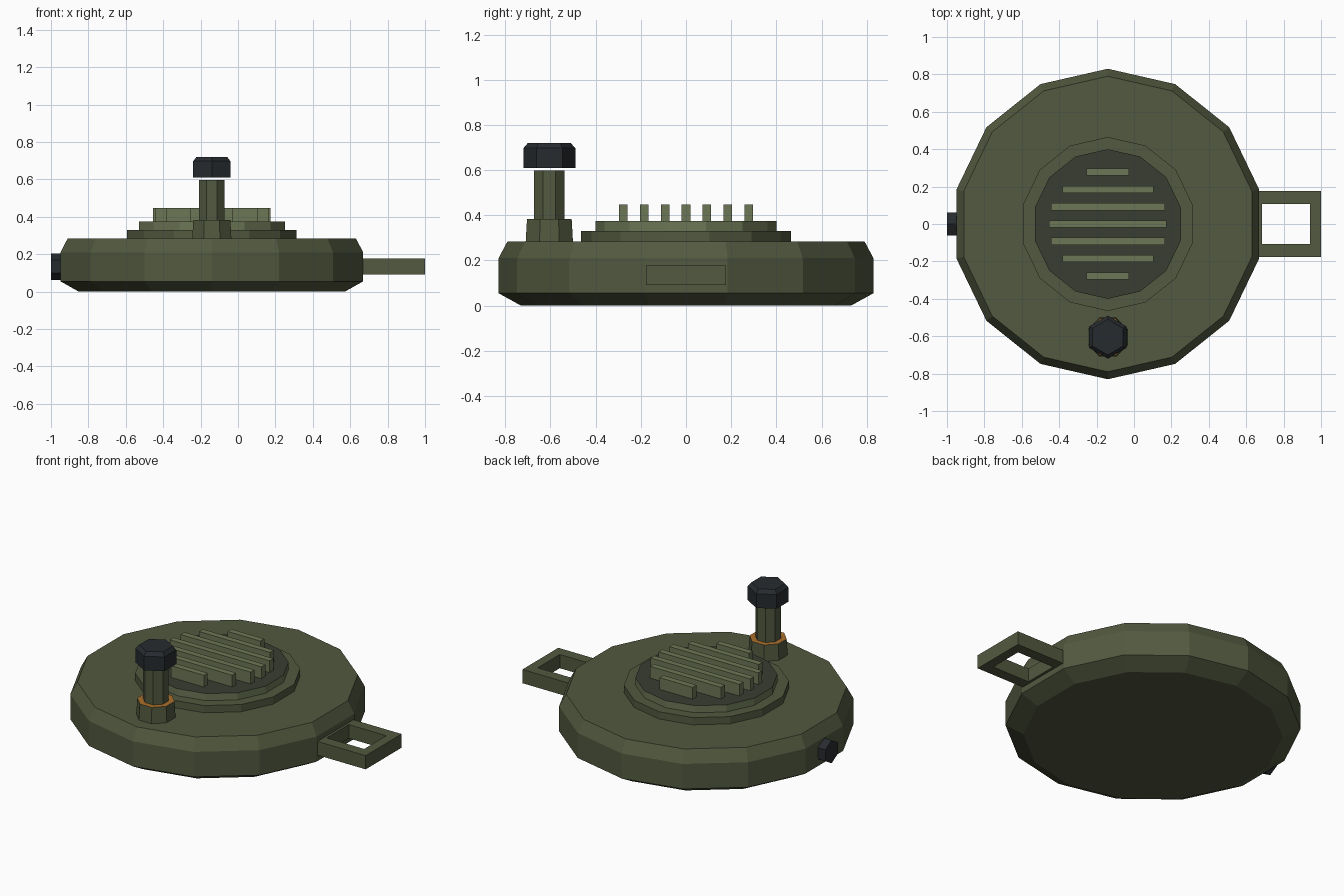
import bpy, bmesh
from math import sin, cos, pi
from mathutils import Matrix

if "Cube" in bpy.data.objects:
    bpy.data.objects.remove(bpy.data.objects["Cube"])

CX = -0.14  # axis of the round body


def material(name, rgb):
    m = bpy.data.materials.new(name)
    m.diffuse_color = (*rgb, 1)
    m.use_nodes = True
    m.node_tree.nodes["Principled BSDF"].inputs["Base Color"].default_value = m.diffuse_color
    return m


GREEN = material("olive", (0.085, 0.1, 0.05))
LIGHT = material("light_olive", (0.15, 0.18, 0.09))
DARK = material("dark_olive", (0.04, 0.048, 0.032))
BLACK = material("blue_black", (0.02, 0.024, 0.028))
ORANGE = material("orange", (0.4, 0.16, 0.025))


def finish(bm, name, mats):
    bmesh.ops.recalc_face_normals(bm, faces=bm.faces)
    me = bpy.data.meshes.new(name)
    bm.to_mesh(me)
    bm.free()
    for m in mats:
        me.materials.append(m)
    ob = bpy.data.objects.new(name, me)
    bpy.context.collection.objects.link(ob)
    return ob


def turned(name, profile, sides, mat, start=pi / 2, xform=Matrix(), top_mat=None):
    """Faceted solid of revolution from (radius, height) pairs."""
    bm = bmesh.new()
    rings = [[bm.verts.new((r * cos(start + 2 * pi * i / sides),
                            r * sin(start + 2 * pi * i / sides), z))
              for i in range(sides)] for r, z in profile]
    for a, b in zip(rings, rings[1:]):
        for i in range(sides):
            j = (i + 1) % sides
            bm.faces.new((a[i], a[j], b[j], b[i]))
    bm.faces.new(rings[0])
    top = bm.faces.new(rings[-1])
    if top_mat:
        top.material_index = 1
    bm.transform(xform)
    return finish(bm, name, [mat] + ([top_mat] if top_mat else []))


def box(name, size, centre, mat):
    bm = bmesh.new()
    bmesh.ops.create_cube(bm, size=1, matrix=Matrix.Translation(centre) @ Matrix.Diagonal((*size, 1)))
    return finish(bm, name, [mat])


# Round body with stepped centre
axis = Matrix.Translation((CX, 0, 0))
turned("body", [(0.73, 0), (0.83, 0.055), (0.83, 0.21), (0.79, 0.285)], 14, GREEN, xform=axis)
turned("centre_step", [(0.465, 0.27), (0.465, 0.33)], 14, GREEN, xform=axis)
turned("grille_plate", [(0.40, 0.32), (0.40, 0.374)], 14, LIGHT, xform=axis, top_mat=DARK)

# Grille slats, mirrored front to back
for i, half in enumerate((0.315, 0.305, 0.243, 0.113)):
    for s in ((1,) if i == 0 else (1, -1)):
        box("grille_slat", (2 * half, 0.038, 0.085), (CX, s * i * 0.0925, 0.4045), LIGHT)

# Filler post and floating cap
post = Matrix.Translation((CX, -0.605, 0))
turned("post_base", [(0.114, 0.27), (0.107, 0.384)], 8, GREEN, pi / 8, post, ORANGE)
turned("post_stem", [(0.073, 0.37), (0.073, 0.598)], 8, GREEN, pi / 8, post)
turned("post_cap", [(0.115, 0.609), (0.115, 0.697), (0.095, 0.72)], 6, BLACK, pi / 2, post)

# Hexagonal plug on the left side
turned("side_plug", [(0.071, -0.90), (0.071, -1.0)], 6, BLACK, 0,
       Matrix.Translation((0, 0, 0.134)) @ Matrix.Rotation(pi / 2, 4, 'Y'))

# Rectangular strap loop on the right side
bm = bmesh.new()
outer = [(0.63, -0.176), (1.0, -0.176), (1.0, 0.176), (0.63, 0.176)]
inner = [(0.685, -0.108), (0.942, -0.108), (0.942, 0.108), (0.685, 0.108)]
vo, vi = ([bm.verts.new((x, y, 0.092)) for x, y in ring] for ring in (outer, inner))
faces = [bm.faces.new((vo[i], vo[i - 3], vi[i - 3], vi[i])) for i in range(4)]
ext = bmesh.ops.extrude_face_region(bm, geom=faces, use_keep_orig=True)
bmesh.ops.translate(bm, vec=(0, 0, 0.085),
                    verts=[g for g in ext["geom"] if isinstance(g, bmesh.types.BMVert)])
finish(bm, "strap_loop", [GREEN])
